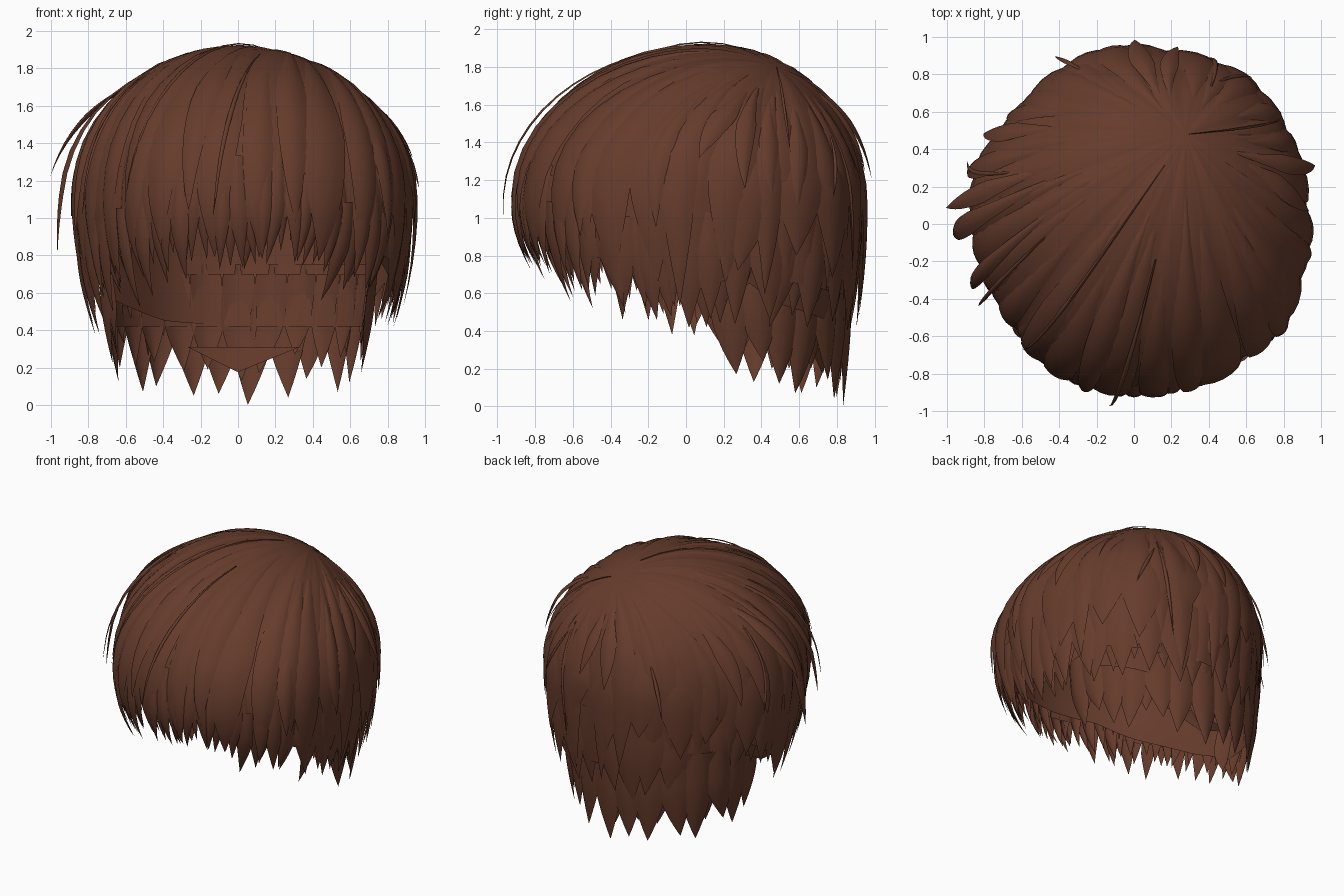
import bpy, bmesh, math, random

if "Cube" in bpy.data.objects:
    bpy.data.objects.remove(bpy.data.objects["Cube"])

random.seed(11)
brown = bpy.data.materials.new("warm_brown")
brown.diffuse_color = (0.132, 0.045, 0.025, 1)
brown.use_nodes = True
brown.node_tree.nodes["Principled BSDF"].inputs["Base Color"].default_value = brown.diffuse_color

WHORL = (0.28, 0.40)          # crown point the hair grows from
RX, RY, CY, EQ, H = 0.91, 0.925, 0.01, 1.10, 0.83

# outer hem height against angle away from the front
HEM = [(0, .66), (22, .67), (40, .57), (55, .50), (72, .42), (90, .36), (103, .40),
       (112, .50), (122, .42), (150, .37), (180, .37)]


def hem(phi):
    a = abs((phi - 270 + 180) % 360 - 180)
    for (a0, z0), (a1, z1) in zip(HEM, HEM[1:]):
        if a <= a1:
            return z0 + (z1 - z0) * (a - a0) / (a1 - a0)
    return HEM[-1][1]


def bump(phi, centre, width):
    d = (phi - centre + 180) % 360 - 180
    return math.exp(-(d / width) ** 2)


def outline(phi):
    """Uneven plan outline: fuller on the right, hollow on the left corners."""
    return (1 + 0.025 * math.cos(math.radians(phi)) - 0.05 * bump(phi, 207, 20)
            - 0.05 * bump(phi, 138, 18) + 0.04 * bump(phi, 325, 16) + 0.04 * bump(phi, 50, 16))


def surf(phi, s, lift=0.0):
    """Point on the hair volume: s = 0 crown, 1 widest ring, beyond 1 drops by s - 1."""
    c, n = math.cos(math.radians(phi)), math.sin(math.radians(phi))
    side = outline(phi)
    k = 1 + lift
    if s <= 1:
        u = math.sin(s * math.pi / 2)
        x = WHORL[0] * (1 - u) + RX * c * u
        y = (WHORL[1] - CY) * (1 - u) + RY * n * u
        h = math.sqrt(max(0, 1 - (x / RX) ** 2 - (y / RY) ** 2))
        m = k * (1 + (side - 1) * u)
        return (x * m, y * m + CY + 0.11 * h * h, EQ + H * h * k)
    d = s - 1
    q = k * side - (0.26 + (0.6 * n * n if n < 0 else -0.13 * n)) * d * d
    return (RX * c * q, RY * n * q + CY, EQ - d)


def nape(phi, s, lift=0.0):
    """Narrower lower volume at the back of the neck, same drop measure."""
    z = EQ + 1 - s
    c, n = math.cos(math.radians(phi)), math.sin(math.radians(phi))
    return ((0.58 + 0.25 * z + lift) * c, 0.27 + (0.53 + 0.13 * z + lift) * n, z)


def drop(z):
    return 1 + EQ - z


def add_grid(bm, rows, closed=False):
    vs = [[bm.verts.new(p) for p in r] for r in rows]
    n = len(rows[0])
    for a, b in zip(vs, vs[1:]):
        for j in range(n if closed else n - 1):
            k = (j + 1) % n
            bm.faces.new((a[j], b[j], b[k], a[k]))


def finish(bm, name, angle=50):
    bmesh.ops.remove_doubles(bm, verts=bm.verts, dist=0.0005)
    me = bpy.data.meshes.new(name)
    bm.to_mesh(me)
    bm.free()
    me.materials.append(brown)
    ob = bpy.data.objects.new(name, me)
    bpy.context.collection.objects.link(ob)
    bpy.ops.object.select_all(action='DESELECT')
    ob.select_set(True)
    bpy.context.view_layer.objects.active = ob
    bpy.ops.object.shade_smooth_by_angle(angle=math.radians(angle))


def lock(bm, p0, p1, s0, s1, width, l0, l1, bulge=0.02, root=1.0, bend=0.0, n=9,
         power=1.5, base=surf):
    """Leaf shaped strand on a volume; width in degrees, root = width share at start."""
    rows = []
    for i in range(n):
        t = i / (n - 1)
        w = (root + (1 - root) * t / 0.45) if t < 0.45 else 1 - ((t - 0.45) / 0.55) ** power
        mid = p0 + (p1 - p0) * t + bend * t * t
        lift = l0 + (l1 - l0) * t
        rows.append([base(mid + v * w * width / 2, s0 + (s1 - s0) * t,
                          lift + bulge * (1 - v * v) * w) for v in (-1, -.5, 0, .5, 1)])
    add_grid(bm, rows)


def sheet(name, lift, raise_front, raise_back, ridge):
    """Closed cap running from the crown to just above the hem."""
    bm = bmesh.new()
    cols, n = 144, 22
    rows = []
    for i in range(n):
        t = i / (n - 1)
        row = []
        for j in range(cols):
            p = 360 * j / cols
            a = math.radians(p)
            back = (1 + math.sin(a)) / 2
            s = t * drop(hem(p) + raise_front + (raise_back - raise_front) * back)
            wave = math.sin(9 * a + 1) + 0.8 * math.sin(17 * a + 2 * s) + 0.4 * math.sin(37 * a)
            row.append(surf(p, s, lift + ridge * wave * min(1, s * 1.2)))
        rows.append(row)
    add_grid(bm, rows, True)
    finish(bm, name, 60)


sheet("main_hair_shell", -0.01, 0.34, 0.22, 0.009)
sheet("inner_scalp_cap", -0.05, 0.37, 0.06, 0.0)

# pointed hem locks, two staggered layers, finer at the front than the back
bm = bmesh.new()
for layer in range(2):
    p = layer * 4.0
    while p < 360 + layer * 4.0:
        back = (1 + math.sin(math.radians(p))) / 2
        step = 4.8 + 6.5 * back
        z = hem(p) + random.uniform(-0.02, 0.15) + layer * 0.06
        lock(bm, p, p + random.uniform(-3, 3), drop(z + 0.52 + 0.08 * back), drop(z),
             step * random.uniform(1.1, 1.4), -0.02 - 0.015 * layer,
             random.uniform(-0.01, 0.03) - 0.03 * layer,
             0.02, 0.9, random.uniform(-3, 3), power=1.2)
        p += step
finish(bm, "hem_locks")

# nape sheet and the long pointed locks over it
bm = bmesh.new()
add_grid(bm, [[nape(p, drop(z), -0.02) for p in range(-6, 187, 8)] for z in (0.75, 0.6, 0.42)])
finish(bm, "nape_sheet")
bm = bmesh.new()
TIPS = (.17, .24, .12, .07, .14, .04, .0, .06, .05, .10, .07, .20, .13, .22)
for i, z in enumerate(TIPS):
    p = -4 + i * 188 / (len(TIPS) - 1)
    lock(bm, p, p, drop(0.75), drop(z), 21, -0.04, 0.035, 0.03, 0.8,
         random.uniform(-7, 7), 10, 1.5, nape)
    lock(bm, p + 7, p + 7, drop(0.7), drop(z + 0.13), 17, -0.05, 0.0, 0.02, 0.8,
         random.uniform(-5, 5), 9, 1.5, nape)
finish(bm, "nape_locks")

# long locks sweeping from the crown over the dome
bm = bmesh.new()
for i in range(30):
    p = i * 12 + random.uniform(-3, 3)
    z = hem(p) + random.uniform(0.1, 0.4)
    lock(bm, p + random.uniform(-5, 5), p, random.uniform(0.08, 0.35), drop(z),
         random.uniform(11, 18), -0.022, random.uniform(0.0, 0.035), 0.024, 0.4, 0, 14)
finish(bm, "sweeping_locks")

# shorter layered locks on the back and sides
bm = bmesh.new()
for p, z in [(20, .72), (36, .80), (51, .68), (68, .85), (86, .74), (104, .88), (121, .72),
             (138, .82), (154, .70)]:
    lock(bm, p + 4, p, 0.6, drop(z), 20, -0.025, 0.03, 0.025, 0.4,
         random.uniform(-4, 4), 12, 1.3)
finish(bm, "back_layer_locks")

# raised locks that lift off the silhouette: start angle, end angle, start, end, width, lift
bm = bmesh.new()
for p0, p1, s0, s1, w, l in [
        (180, 184, .45, 1.30, 8, .13), (172, 176, .5, .93, 8, .15), (196, 202, .45, 1.2, 6, .12),
        (160, 163, .5, 1.1, 10, .06), (147, 150, .5, 1.0, 9, .08), (14, 17, .3, .95, 8, .09),
        (25, 27, .4, 1.0, 8, .03), (40, 36, .4, 1.05, 8, .03), (84, 76, .3, .85, 8, .05),
        (92, 90, .3, .9, 10, .06), (-12, -10, .4, 1.15, 8, .03), (8, 2, .35, .8, 11, .04),
        (-36, -35, .5, 1.2, 8, .03), (136, 140, .5, 1.1, 9, .04)]:
    lock(bm, p0, p1, s0, s1, w, -0.015, l, 0.02, 0.4, 0, 12)
finish(bm, "raised_locks")

# thin stray hairs
bm = bmesh.new()
for p0, p1, s0, s1, l in [
        (268, 262, .35, 1.1, .08), (205, 208, .5, 1.1, .12), (168, 160, .6, 1.1, .08),
        (112, 116, .7, 1.05, .09), (58, 50, .6, 1.0, .03), (30, 33, .02, .75, .05),
        (240, 228, .1, 1.0, .02), (60, 66, .5, 1.4, .03)]:
    lock(bm, p0, p1, s0, s1, 1.8, -0.005, l, 0.012, 0.5, 0, 14)
finish(bm, "stray_hairs")

# low triangular flap inside the nape
bm = bmesh.new()
add_grid(bm, [[(-0.27, 0.66, 0.31), (0, 0.74, 0.31), (0.33, 0.66, 0.31)],
              [(-0.01, 0.72, 0.18), (0, 0.73, 0.18), (0.01, 0.72, 0.18)]])
finish(bm, "nape_flap")
